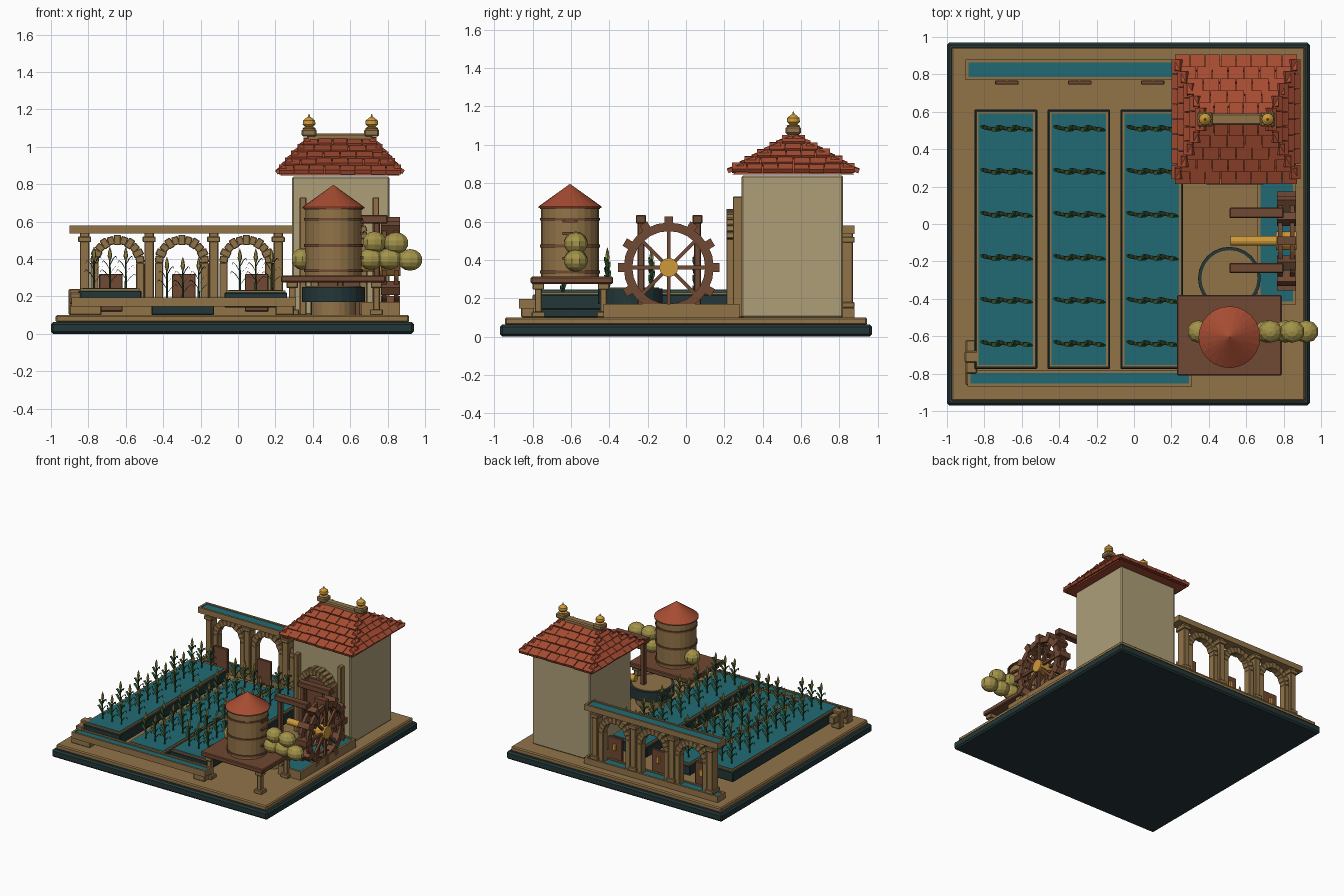
import bpy, bmesh, math, random
from mathutils import Matrix, Vector

random.seed(4)
cube = bpy.data.objects.get("Cube")
if cube:
    bpy.data.objects.remove(cube)


def material(name, hex_code):
    srgb = [int(hex_code[i:i + 2], 16) / 255 for i in (0, 2, 4)]
    color = [((c + 0.055) / 1.055) ** 2.4 for c in srgb] + [1]
    m = bpy.data.materials.new(name)
    m.use_nodes = True
    m.diffuse_color = color
    node = m.node_tree.nodes["Principled BSDF"]
    node.inputs["Base Color"].default_value = color
    node.inputs["Roughness"].default_value = 0.9
    return m


SLATE = material("dark slate", "243637")
SAND = material("sandstone", "927449")
WALL = material("pale plaster", "ad9f78")
WATER = material("teal water", "216a73")
TILE = material("terracotta", "a64c32")
WOOD = material("brown wood", "704832")
GOLD = material("brass", "cf9a3a")
SACK = material("olive straw", "a3934a")
LEAF = material("leaf green", "2f5130")

T, R = Matrix.Translation, Matrix.Rotation


def block(bm, M, size):
    bmesh.ops.create_cube(bm, size=1, matrix=M @ Matrix.Diagonal((*size, 1)))


def box(bm, x0, x1, y0, y1, z0, z1):
    block(bm, T(((x0 + x1) / 2, (y0 + y1) / 2, (z0 + z1) / 2)), (x1 - x0, y1 - y0, z1 - z0))


def finish(name, bm, mat, bevel=0, smooth=False):
    bmesh.ops.recalc_face_normals(bm, faces=bm.faces[:])
    mesh = bpy.data.meshes.new(name)
    bm.to_mesh(mesh)
    bm.free()
    mesh.materials.append(mat)
    ob = bpy.data.objects.new(name, mesh)
    bpy.context.collection.objects.link(ob)
    if bevel:
        mod = ob.modifiers.new("bevel", "BEVEL")
        mod.width, mod.segments = bevel, 1
    return ob


def boxes(name, mat, *sizes, bevel=0):
    bm = bmesh.new()
    for s in sizes:
        box(bm, *s)
    return finish(name, bm, mat, bevel)


def lathe(bm, profile, M, sides=24, closed=False):
    # Revolve (radius, height) points about the local z axis
    rings = [[bm.verts.new(M @ R(math.tau * k / sides, 4, "Z") @ Vector((r, 0, z)))
              for k in range(sides)] for r, z in profile]
    pairs = list(zip(rings, rings[1:])) + ([(rings[-1], rings[0])] if closed else [])
    for a, b in pairs:
        for k in range(sides):
            j = (k + 1) % sides
            bm.faces.new((a[k], a[j], b[j], b[k]))
    if not closed:
        bm.faces.new(rings[0][::-1])
        bm.faces.new(rings[-1])


def turned(name, mat, profile, at, sides=24, closed=False, axis=None):
    bm = bmesh.new()
    lathe(bm, profile, T(at) @ (axis or Matrix.Identity(4)), sides, closed)
    return finish(name, bm, mat)


def channel(name, x0, x1, y0, y1, z0, z1, rim=0.016):
    boxes(name, SAND, (x0, x1, y0, y1, z0, z1 - 0.02),
          (x0, x0 + rim, y0, y1, z0, z1), (x1 - rim, x1, y0, y1, z0, z1),
          (x0, x1, y0, y0 + rim, z0, z1), (x0, x1, y1 - rim, y1, z0, z1))
    boxes(name + "_water", WATER, (x0 + rim, x1 - rim, y0 + rim, y1 - rim, z1 - 0.02, z1 - 0.008))


def arch(bm, x, y, z, radius, depth, bottom, stones=11):
    for k in range(stones):
        a = math.pi * (k + 0.5) / stones
        grow = 0.045 + 0.01 * (k % 2)
        block(bm, T((x, y, z)) @ R(-a, 4, "Y") @ T((radius, 0, 0)),
              (grow, depth, math.pi * radius / stones * 1.05))
    for s in (-1, 1):
        xc = x + s * radius
        box(bm, xc - 0.022, xc + 0.022, y - depth / 2, y + depth / 2, bottom, z)


# Base slab
boxes("base_plinth", SLATE, (-1, 0.94, -0.97, 0.97, 0, 0.063), bevel=0.012)
boxes("base_ground", SAND, (-0.975, 0.915, -0.945, 0.945, 0.06, 0.1), bevel=0.008)

# Flooded planting beds, and one corn plant shared by all of them
def leaf(bm, z, reach, angle):
    M = T((0, 0, z)) @ R(angle, 4, "Z")
    path = [(0, 0, 0.006), (0.45, 0.035, 0.012), (0.8, 0.05, 0.009), (1, 0.035, 0.002)]
    rows = [[bm.verts.new(M @ Vector((u * reach, s * w, h))) for s in (-1, 1)] for u, h, w in path]
    for a, b in zip(rows, rows[1:]):
        bm.faces.new((a[0], a[1], b[1], b[0]))


bm = bmesh.new()
lathe(bm, [(0.006, 0), (0.004, 0.17)], Matrix.Identity(4), 6)
for k in range(5):
    leaf(bm, 0.03 + 0.024 * k, 0.06 - 0.005 * k, math.pi * k + random.uniform(-0.3, 0.3))
stalk = finish("corn_stalk", bm, LEAF)
ear = turned("corn_ear", SACK, [(0.004, 0.15), (0.012, 0.175), (0.009, 0.2), (0.001, 0.225)], (0, 0, 0), 6)
plant_meshes = (stalk.data, ear.data)
for ob in (stalk, ear):
    bpy.data.objects.remove(ob)

for n, (x, z0, z1) in enumerate([(-0.685, 0.15, 0.245), (-0.295, 0.1, 0.19), (0.095, 0.14, 0.235)]):
    def layer(inset, low, high):
        return (x - 0.168 + inset, x + 0.168 - inset, -0.775 + inset, 0.612 - inset, low, high)
    boxes(f"bed_{n}_wall", SLATE, layer(0, z0, z1 - 0.015), bevel=0.005)
    boxes(f"bed_{n}_rim", SAND, layer(0.01, z1 - 0.03, z1 - 0.004))
    boxes(f"bed_{n}_water", WATER, layer(0.022, z1 - 0.02, z1))
    for row in range(6):
        for col in (-1, 0, 1):
            for mesh in plant_meshes:
                ob = bpy.data.objects.new(mesh.name + "_plant", mesh)
                ob.location = (x + col * 0.085, -0.64 + row * 0.23, z1 - 0.005)
                bpy.context.collection.objects.link(ob)

# Irrigation channels
channel("front_channel", -0.89, 0.31, -0.87, -0.78, 0.145, 0.195)
boxes("channel_supports", SAND, (-0.9, -0.73, -0.86, -0.79, 0.1, 0.155),
      (0.2, 0.3, -0.86, -0.79, 0.1, 0.15), bevel=0.005)
boxes("outlet_box", SAND, (-0.9, -0.84, -0.8, -0.62, 0.16, 0.22), (-0.905, -0.83, -0.74, -0.68, 0.1, 0.24),
      bevel=0.006)
channel("tail_race", 0.66, 0.865, -0.43, 0.28, 0.1, 0.17)

# Aqueduct
channel("aqueduct_trough", -0.9, 0.3, 0.77, 0.88, 0.535, 0.58)
channel("aqueduct_lower_channel", -0.9, 0.3, 0.78, 0.88, 0.1, 0.15)
bm = bmesh.new()
for k in range(4):
    x = -0.82 + k * 0.345
    box(bm, x - 0.025, x + 0.025, 0.79, 0.87, 0.1, 0.54)
    for z in (0.15, 0.49):
        box(bm, x - 0.035, x + 0.035, 0.78, 0.88, z, z + 0.03)
for k in range(3):
    arch(bm, -0.645 + k * 0.345, 0.83, 0.38, 0.122, 0.06, 0.12)
finish("aqueduct_arches", bm, SAND, 0.004)
for k in range(3):
    x = -0.68 + k * 0.39
    boxes(f"sluice_gate_{k}", WOOD, (x - 0.063, x + 0.063, 0.745, 0.768, 0.12, 0.32), bevel=0.004)
    boxes(f"gate_handle_{k}", GOLD, (x - 0.012, x + 0.012, 0.768, 0.785, 0.22, 0.27))

# Mill house
boxes("house_walls", WALL, (0.29, 0.81, 0.29, 0.82, 0.1, 0.84), bevel=0.008)
bm = bmesh.new()
arch(bm, 0.54, 0.25, 0.51, 0.13, 0.08, 0.1, 13)
finish("door_arch", bm, SAND, 0.004)
boxes("door", WOOD, (0.42, 0.66, 0.27, 0.295, 0.1, 0.56))
boxes("door_pilasters", SAND, (0.33, 0.365, 0.245, 0.295, 0.1, 0.73), (0.72, 0.755, 0.245, 0.295, 0.1, 0.73),
      bevel=0.004)

# Hipped roof with overlapping tile courses
center, eave, ridge, courses = (0.545, 0.56), 0.85, 1.03, 5
bm = bmesh.new()
low = [bm.verts.new((center[0] + 0.32 * a, center[1] + 0.32 * b, 0.845))
       for a, b in ((-1, -1), (1, -1), (1, 1), (-1, 1))]
left, right = [bm.verts.new((center[0] + s * 0.16, center[1], ridge)) for s in (-1, 1)]
for f in (low[::-1], (low[0], low[1], right, left), (low[2], low[3], left, right),
          (low[1], low[2], right), (low[3], low[0], left)):
    bm.faces.new(f)
finish("roof_core", bm, TILE)
bm = bmesh.new()
for side in range(4):
    top_d, top_w = ((0.01, 0.17), (0.17, 0.01))[side % 2]
    slope = math.atan2(ridge - eave, 0.33 - top_d)
    run = (0.33 - top_d) / courses
    for c in range(courses):
        t, mid = c / courses, (c + 0.5) / courses
        half = 0.335 + (top_w - 0.335) * (t + 0.04)
        count = max(1, round(2 * half / 0.085))
        width = 2 * half / count
        for k in range(count):
            spot = Vector((-half + width * (k + 0.5), -0.33 + run * (c + 0.45),
                           eave + (ridge - eave) * mid + 0.012 + random.uniform(-0.003, 0.003)))
            block(bm, T((*center, 0)) @ R(side * math.pi / 2, 4, "Z") @ T(spot) @ R(slope * 0.72, 4, "X"),
                  (width - 0.004, run / math.cos(slope) * 1.2, 0.022))
finish("roof_tiles", bm, TILE)
boxes("roof_ridge", SAND, (0.37, 0.72, 0.53, 0.59, 1.03, 1.07), bevel=0.008)
for x in (0.38, 0.715):
    boxes("finial_base", SAND, (x - 0.04, x + 0.04, 0.52, 0.6, 1.055, 1.095), bevel=0.008)
    turned("finial", GOLD, [(0.03, 0), (0.035, 0.01), (0.02, 0.016), (0.034, 0.03), (0.032, 0.05),
                            (0.016, 0.064), (0.006, 0.07), (0.002, 0.085)], (x, 0.56, 1.09), 12)

# Water wheel, its axle and its frame
hub, turn = (0.815, -0.09, 0.36), R(math.pi / 2, 4, "Y")
bm = bmesh.new()
for x in (-0.032, 0.032):
    lathe(bm, [(0.19, x - 0.012), (0.235, x - 0.012), (0.235, x + 0.012), (0.19, x + 0.012)],
          T(hub) @ turn, 24, True)
    for k in range(8):
        block(bm, T(hub) @ R(math.tau * k / 8, 4, "X") @ T((x, 0, 0.11)), (0.018, 0.02, 0.2))
for k in range(12):
    block(bm, T(hub) @ R(math.tau * k / 12, 4, "X") @ T((0, 0, 0.23)), (0.1, 0.045, 0.07))
finish("water_wheel", bm, WOOD)
turned("wheel_axle", GOLD, [(0.026, -0.3), (0.026, 0)], hub, 12, axis=turn)
turned("wheel_hub", GOLD, [(0.05, -0.055), (0.05, 0.055)], hub, 12, axis=turn)
for y in (0.06, -0.235):
    boxes("wheel_frame", WOOD, (0.51, 0.8, y - 0.027, y + 0.027, 0.59, 0.635),
          (0.53, 0.565, y - 0.018, y + 0.018, 0.1, 0.6), (0.725, 0.76, y - 0.018, y + 0.018, 0.1, 0.6), bevel=0.005)

# Round grinding basin
turned("basin_foot", SAND, [(0.12, 0.1), (0.12, 0.18)], (0.51, -0.29, 0))
turned("basin_drum", SLATE, [(0.168, 0.17), (0.168, 0.25)], (0.51, -0.29, 0))
turned("basin_top", SAND, [(0.15, 0.245), (0.15, 0.256)], (0.51, -0.29, 0))

# Water tower on its platform
boxes("tower_platform", WOOD, (0.23, 0.79, -0.81, -0.38, 0.275, 0.312), bevel=0.006)
bm = bmesh.new()
for x in (0.29, 0.74):
    for y in (-0.77, -0.43):
        box(bm, x - 0.018, x + 0.018, y - 0.018, y + 0.018, 0.1, 0.28)
        box(bm, x - 0.035, x + 0.035, y - 0.035, y + 0.035, 0.1, 0.13)
        box(bm, x - 0.03, x + 0.03, y - 0.03, y + 0.03, 0.245, 0.28)
finish("platform_legs", bm, SAND, 0.004)
tower = (0.51, -0.605, 0)
turned("tower_tank", SAND, [(0.15, 0.31), (0.15, 0.68)], tower)
for z in (0.33, 0.465, 0.605, 0.665):
    turned("tank_hoop", WOOD, [(0.148, z), (0.157, z), (0.157, z + 0.014), (0.148, z + 0.014)], tower, 24, True)
turned("tower_roof", TILE, [(0.165, 0.67), (0.165, 0.678), (0.002, 0.795)], tower)
boxes("tank_rungs", WOOD, *[(0.65, 0.672, -0.645, -0.565, z, z + 0.014) for z in (0.4, 0.53, 0.595)])

# Piled grain sacks
bm = bmesh.new()
for x, z, r in [(0.345, 0.4, 0.062), (0.71, 0.4, 0.07), (0.81, 0.4, 0.07), (0.92, 0.395, 0.07),
                (0.73, 0.49, 0.066), (0.845, 0.485, 0.07)]:
    bmesh.ops.create_uvsphere(bm, u_segments=10, v_segments=7, radius=1,
                              matrix=T((x, -0.575, z)) @ Matrix.Diagonal((r, 0.062, 0.058, 1)))
finish("grain_sacks", bm, SACK)
